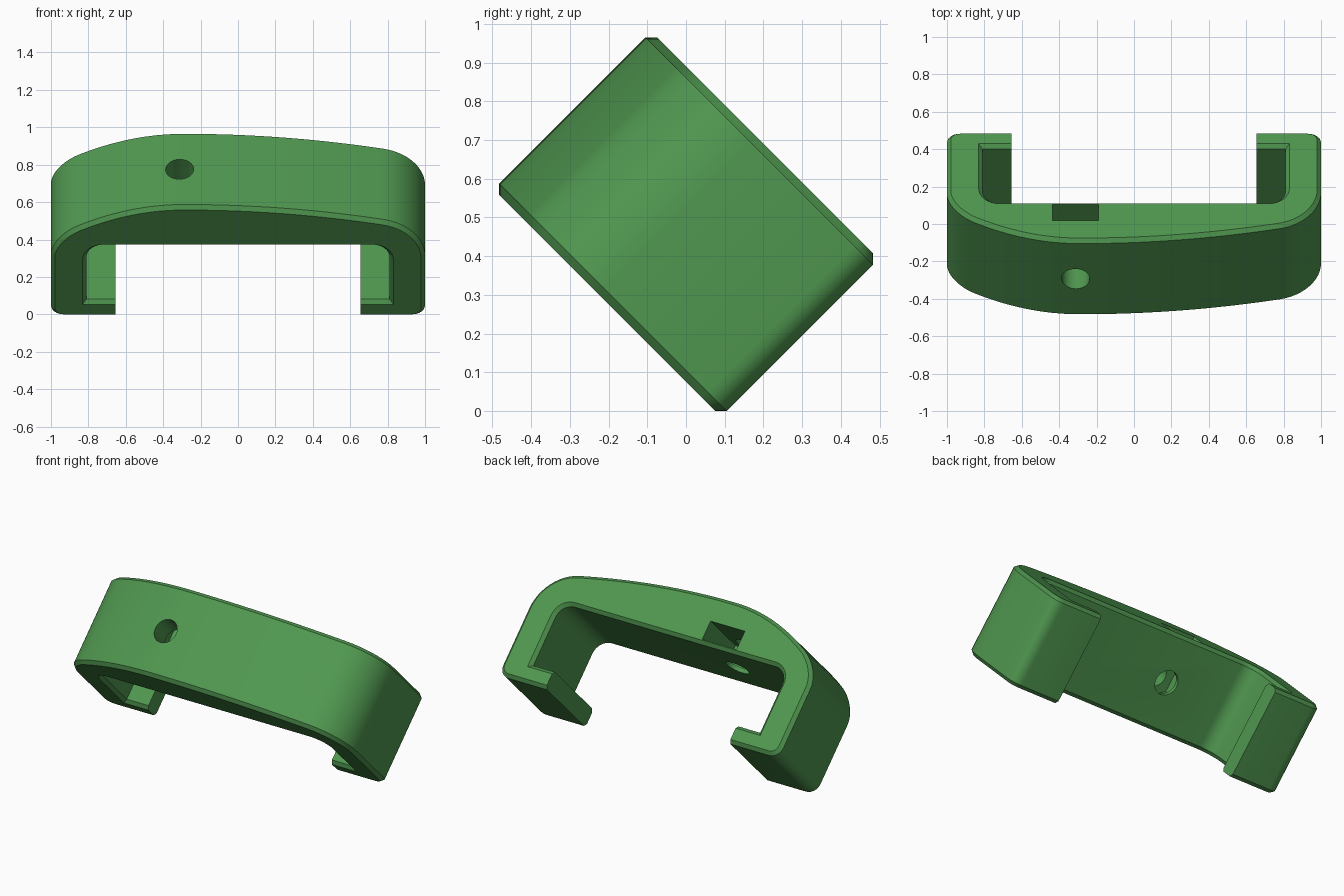
import bpy, bmesh, math
from mathutils import Vector

if "Cube" in bpy.data.objects:
    bpy.data.objects.remove(bpy.data.objects["Cube"])

HALF, EDGE = 0.288, 0.021      # half width of the band, chamfer size
HOLE_X = -0.312

green = bpy.data.materials.new("green")
green.diffuse_color = (0.08, 0.31, 0.08, 1)
green.use_nodes = True
green.node_tree.nodes["Principled BSDF"].inputs["Base Color"].default_value = green.diffuse_color


def corner(a, c, b, n=12, k=0.57):
    """Rounded corner from a to b, bulging towards c."""
    a, b, c = Vector(a), Vector(b), Vector(c)
    h1, h2 = a.lerp(c, k), b.lerp(c, k)
    pts = []
    for i in range(n + 1):
        t = i / n
        s = 1 - t
        pts.append(tuple(a * s**3 + h1 * 3 * s * s * t + h2 * 3 * s * t * t + b * t**3))
    return pts


def crown(x):
    """Height of the asymmetric outer curve."""
    d = x + 0.29
    return 0.4154 - (0.5 if d < 0 else 0.099) * d * d


def prism(name, pts, axis, lo, hi):
    """Extrude a closed outline along local y or z."""
    bm = bmesh.new()
    place = (lambda p, w: (p[0], w, p[1])) if axis == "y" else (lambda p, w: (p[0], p[1], w))
    a, b = ([bm.verts.new(place(p, w)) for p in pts] for w in (lo, hi))
    bm.faces.new(a)
    bm.faces.new(b[::-1])
    for i in range(len(pts)):
        j = (i + 1) % len(pts)
        bm.faces.new((a[i], b[i], b[j], a[j]))
    bmesh.ops.recalc_face_normals(bm, faces=bm.faces)
    if name == "clip_body":
        # chamfer both rims, leaving the foot tips square
        rim = [e for e in bm.edges
               if abs(e.verts[0].co.y - e.verts[1].co.y) < 1e-6
               and not all(abs(abs(v.co.x) - 0.655) < 1e-4 for v in e.verts)]
        bmesh.ops.bevel(bm, geom=rim, offset=EDGE, offset_type='OFFSET',
                        segments=1, affect='EDGES', clamp_overlap=False)
    me = bpy.data.meshes.new(name)
    bm.to_mesh(me)
    bm.free()
    ob = bpy.data.objects.new(name, me)
    bpy.context.collection.objects.link(ob)
    me.materials.append(green)
    return ob


# Outline of the clip: left wall, crown, right wall, feet and inner channel
x0, x1 = -0.85, 0.78
outline = corner((-1, 0.04), (-1, crown(x0) - 0.15 * 0.56), (x0, crown(x0)))
outline += [(x, crown(x)) for x in (x0 + (x1 - x0) * i / 28 for i in range(1, 28))]
outline += corner((x1, crown(x1)), (1, crown(x1) - 0.22 * 0.212), (1, 0.03))
foot = corner((1, -0.345), (1, -0.4154), (0.93, -0.4154), 6)
foot += [(0.655, -0.4154), (0.655, -0.299), (0.81, -0.299)]
foot += corner((0.81, 0.018), (0.81, 0.113), (0.715, 0.113), 8)
outline += foot + [(-x, z) for x, z in reversed(foot)]
body = prism("clip_body", outline, "y", -HALF, HALF)

# Screw hole through the crown
circle = [(HOLE_X + 0.075 * math.cos(a), 0.075 * math.sin(a))
          for a in (math.tau * i / 32 for i in range(32))]
hole = prism("hole_cutter", circle, "z", -0.1, 0.6)

# Nut slot open at one rim, with a half hexagon end
r, s = 0.1225, 0.1225 / math.sqrt(3)
slot = [(HOLE_X - r, 0.4), (HOLE_X - r, -s), (HOLE_X, -2 * s), (HOLE_X + r, -s), (HOLE_X + r, 0.4)]
nut = prism("nut_slot_cutter", slot, "z", 0.14, 0.26)

bpy.context.view_layer.objects.active = body
body.select_set(True)
for cutter in (hole, nut):
    mod = body.modifiers.new("cut", 'BOOLEAN')
    mod.operation, mod.solver, mod.object = 'DIFFERENCE', 'EXACT', cutter
    bpy.ops.object.modifier_apply(modifier=mod.name)
    bpy.data.objects.remove(cutter)

# Smooth the curves and tilt the clip
for o in bpy.context.selected_objects:
    o.select_set(o == body)
bpy.ops.object.shade_smooth_by_angle(angle=math.radians(30))
body.rotation_euler = (math.radians(45), 0, 0)
body.location = (0, 0, 0.4825)
